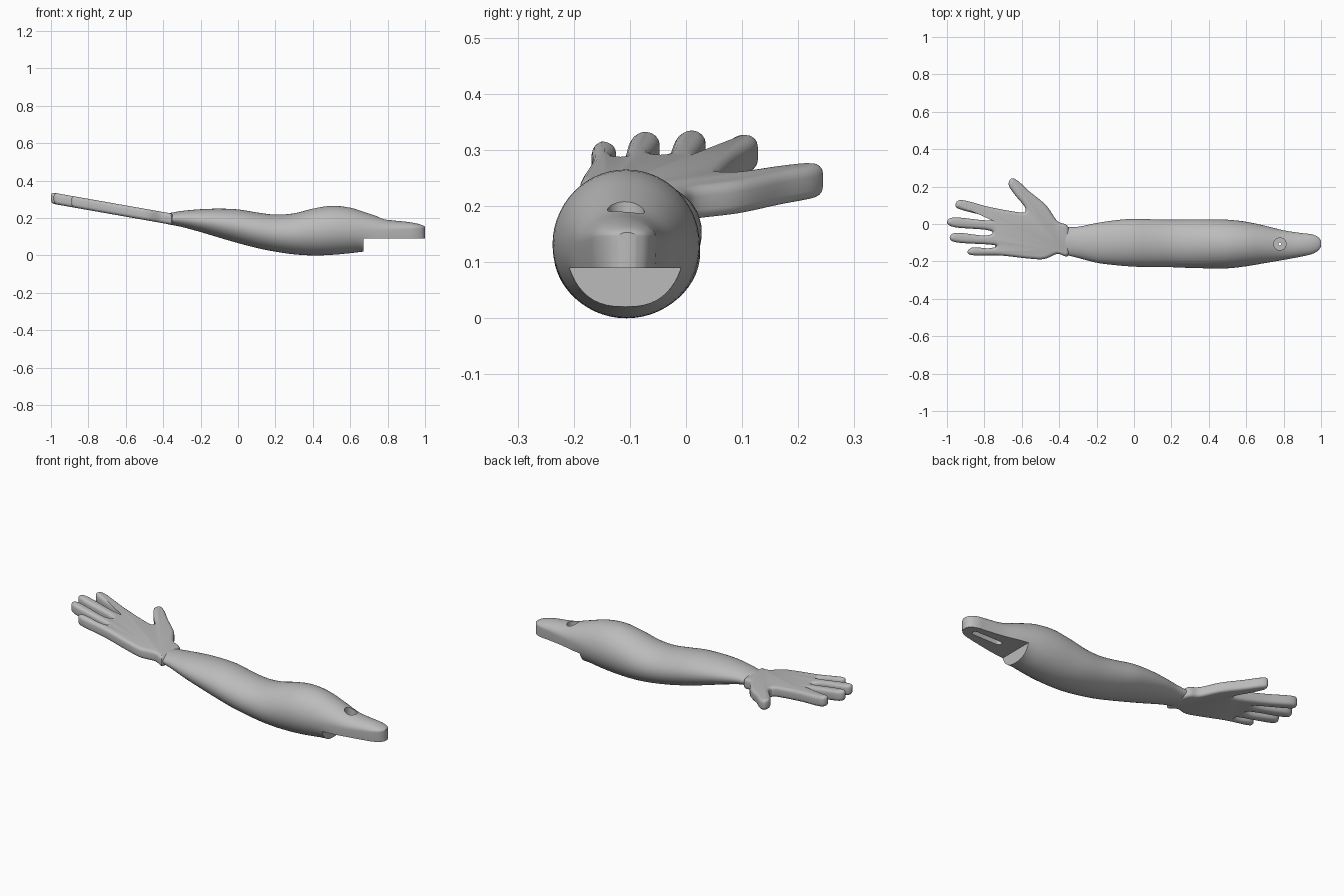
import bpy
import bmesh
from math import cos, sin, pi, radians
from mathutils import Vector

default = bpy.data.objects.get("Cube")
if default:
    bpy.data.objects.remove(default, do_unlink=True)

# Single plain grey material
grey = bpy.data.materials.new("plain grey")
grey.use_nodes = True
colour = (0.5, 0.5, 0.5, 1)
grey.diffuse_color = colour
grey.node_tree.nodes["Principled BSDF"].inputs["Base Color"].default_value = colour


def spline(points, steps, closed=False):
    """Smooth Catmull-Rom samples through points of any dimension."""
    pts = [Vector(p) for p in points]
    count = len(pts)

    def at(i):
        return pts[i % count] if closed else pts[max(0, min(count - 1, i))]

    result = []
    for i in range(count if closed else count - 1):
        a, b, c, d = at(i - 1), at(i), at(i + 1), at(i + 2)
        for s in range(steps):
            t = s / steps
            result.append(b + (c - a) * (t / 2)
                          + (a * 2 - b * 5 + c * 4 - d) * (t * t / 2)
                          + (b * 3 - a - c * 3 + d) * (t ** 3 / 2))
    if not closed:
        result.append(pts[-1])
    return result


def loft(name, rings):
    """Skin a stack of equal rings and cap both ends."""
    bm = bmesh.new()
    loops = [[bm.verts.new(p) for p in ring] for ring in rings]
    size = len(loops[0])
    for lower, upper in zip(loops, loops[1:]):
        for i in range(size):
            j = (i + 1) % size
            bm.faces.new((lower[i], lower[j], upper[j], upper[i]))
    bm.faces.new(loops[0][::-1])
    bm.faces.new(loops[-1])
    bmesh.ops.recalc_face_normals(bm, faces=bm.faces[:])
    mesh = bpy.data.meshes.new(name)
    bm.to_mesh(mesh)
    bm.free()
    obj = bpy.data.objects.new(name, mesh)
    bpy.context.collection.objects.link(obj)
    mesh.materials.append(grey)
    return obj


def activate(obj):
    bpy.ops.object.select_all(action='DESELECT')
    obj.select_set(True)
    bpy.context.view_layer.objects.active = obj


def cut(target, cutter):
    """Subtract a cutter from the target, then discard it."""
    cutter.hide_render = True
    mod = target.modifiers.new("cut", 'BOOLEAN')
    mod.operation = 'DIFFERENCE'
    mod.solver = 'EXACT'
    mod.object = cutter
    activate(target)
    bpy.ops.object.modifier_apply(modifier=mod.name)
    bpy.data.objects.remove(cutter, do_unlink=True)


def prism(name, outline, bottom, top):
    return loft(name, [[(x, y, z) for x, y in outline] for z in (bottom, top)])


def capsule(start, end, y, radius, steps=16):
    """Outline of a slot along x; equal ends give a circle."""
    angles = [2 * pi * (i + 0.5) / (2 * steps) for i in range(2 * steps)]
    return [((end if cos(a) > 0 else start) + radius * cos(a), y + radius * sin(a))
            for a in angles]


# Arm: x, centre y, half width, centre z, height above, depth below
sections = [
    (-.43, -.08, .06, .2, .02, .02),
    (-.37, -.09, .073, .196, .03, .03),
    (-.3, -.098, .083, .195, .043, .043),
    (-.2, -.101, .106, .186, .061, .061),
    (-.1, -.1, .12, .173, .077, .078),
    (0, -.1, .128, .156, .09, .09),
    (.1, -.103, .128, .135, .095, .095),
    (.2, -.104, .127, .119, .099, .099),
    (.3, -.105, .13, .115, .11, .109),
    (.4, -.106, .131, .125, .125, .125),
    (.5, -.107, .13, .134, .131, .131),
    (.6, -.107, .119, .134, .121, .122),
    (.7, -.109, .1, .134, .09, .11),
    (.8, -.113, .079, .134, .058, .1),
    (.9, -.111, .062, .14, .04, .1),
    (.95, -.108, .053, .144, .028, .1),
    (.985, -.106, .036, .146, .016, .1),
    (1, -.105, .014, .147, .006, .1),
]
rings = []
for x, yc, half, zc, up, down in spline(sections, 4):
    # The shoulder tongue gets upright sides below its widest line
    boxy = max(0, min(1, (x - .64) / .1))
    ring = []
    for i in range(56):
        a = 2 * pi * i / 56
        c, s = cos(a), sin(a)
        if s < 0:
            c = (1 if c > 0 else -1) * abs(c) ** (1 - .75 * boxy)
        ring.append((x, yc + half * c, zc + (up if s > 0 else down) * s))
    rings.append(ring)
arm = loft("arm", rings)

# Shoulder step, screw recess, through hole and underside slot
cut(arm, prism("step_cutter", [(.67, -.4), (1.2, -.4), (1.2, .3), (.67, .3)], -.2, .09))
cut(arm, prism("recess_cutter", capsule(.78, .78, -.107, .033), .15, .4))
cut(arm, prism("slot_cutter", capsule(.78, .93, -.107, .016), -.1, .125))
cut(arm, prism("hole_cutter", capsule(.78, .78, -.107, .008), 0, .3))

# Hand outline: thumb, index, middle, ring and little finger, heel
outline = spline([
    (-.35, -.02), (-.41, .016), (-.47, .1), (-.56, .175), (-.62, .23),
    (-.655, .243), (-.67, .21), (-.64, .16), (-.59, .1), (-.58, .07), (-.61, .062),
    (-.77, .09), (-.92, .128), (-.955, .1), (-.92, .075), (-.77, .038),
    (-.74, .025), (-.8, .02), (-.96, .035), (-1, .01), (-.96, -.017), (-.8, -.03),
    (-.755, -.045), (-.8, -.062), (-.945, -.047), (-.985, -.07), (-.95, -.098),
    (-.77, -.11), (-.735, -.12), (-.78, -.13), (-.86, -.125), (-.89, -.148),
    (-.86, -.167), (-.72, -.168), (-.56, -.185), (-.48, -.187), (-.41, -.16),
    (-.35, -.165),
], 6, closed=True)
total = len(outline)
inward = []
for i in range(total):
    along = (outline[(i + 1) % total] - outline[i - 1]).normalized()
    inward.append(Vector((-along.y, along.x)))

# Rounded edge profile, lofted into a slab tilted up towards the fingertips
thick, bevel = .03, .018
arc = [radians(a) for a in (0, 22, 45, 67, 90)]
profile = [(bevel * (1 - sin(a)), -thick + bevel * (1 - cos(a))) for a in arc]
profile += [(inset, -h) for inset, h in reversed(profile)]
hand_rings = []
for inset, height in profile:
    flat = [p + n * inset for p, n in zip(outline, inward)]
    hand_rings.append([(p.x, p.y, .195 - .176 * (p.x + .36) + height) for p in flat])
hand = loft("hand", hand_rings)

for part in (arm, hand):
    activate(part)
    bpy.ops.object.shade_smooth_by_angle(angle=radians(35))
